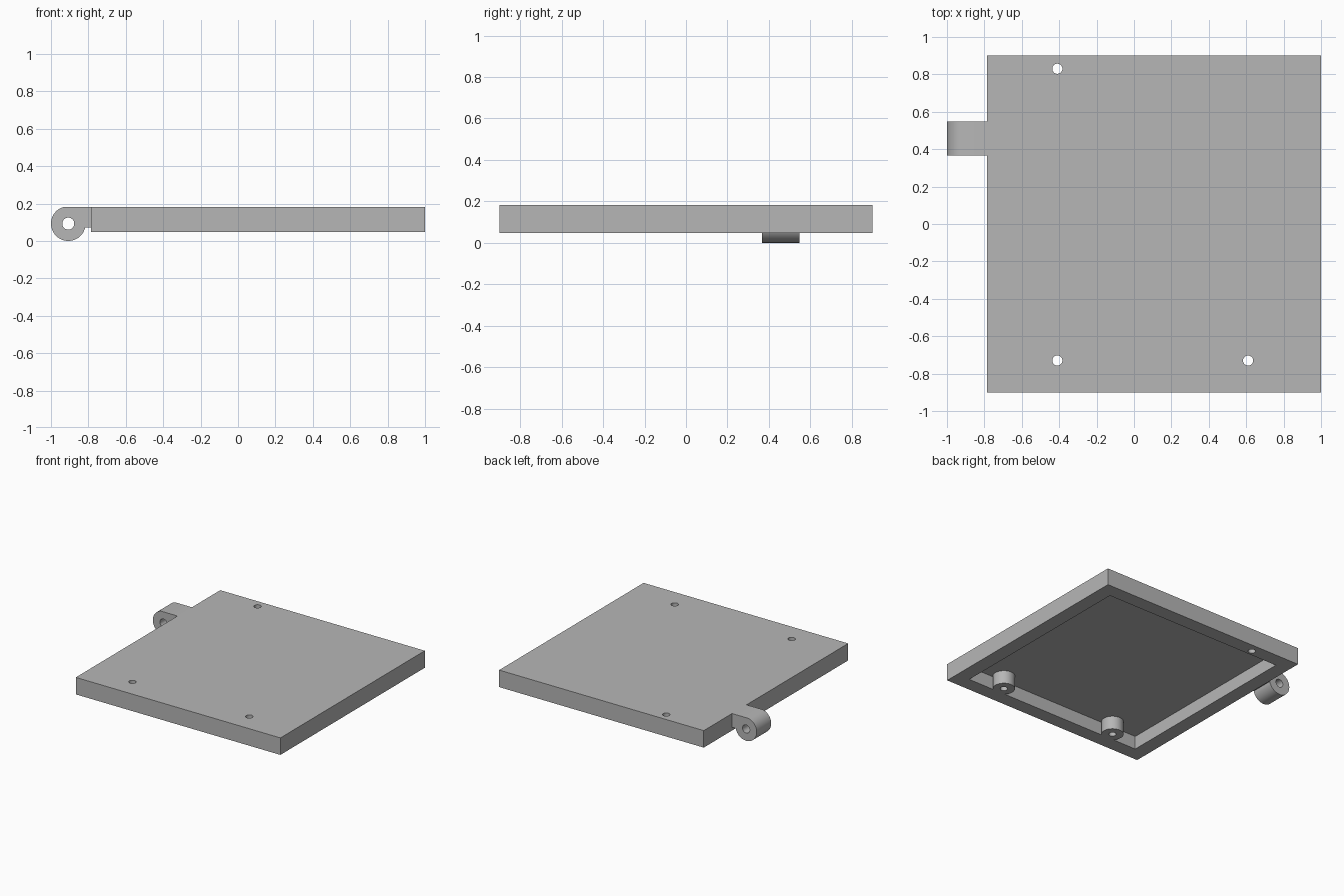
import bpy
import bmesh
from math import asin, cos, sin, pi
from mathutils import Matrix

if "Cube" in bpy.data.objects:
    bpy.data.objects.remove(bpy.data.objects["Cube"], do_unlink=True)

grey = bpy.data.materials.new("mid grey")
grey.use_nodes = True
grey.diffuse_color = (0.47, 0.47, 0.47, 1)
grey.node_tree.nodes["Principled BSDF"].inputs["Base Color"].default_value = grey.diffuse_color


def finish(bm, name):
    bmesh.ops.recalc_face_normals(bm, faces=bm.faces)
    mesh = bpy.data.meshes.new(name)
    bm.to_mesh(mesh)
    bm.free()
    mesh.materials.append(grey)
    obj = bpy.data.objects.new(name, mesh)
    bpy.context.collection.objects.link(obj)
    return obj


def box(name, low, high):
    bm = bmesh.new()
    size = [b - a for a, b in zip(low, high)]
    mid = [(a + b) / 2 for a, b in zip(low, high)]
    bmesh.ops.create_cube(bm, size=1, matrix=Matrix.Translation(mid) @ Matrix.Diagonal((*size, 1)))
    return finish(bm, name)


def cylinder(name, centre, radius, depth, axis="Z"):
    bm = bmesh.new()
    turn = Matrix.Rotation(pi / 2, 4, "X") if axis == "Y" else Matrix()
    bmesh.ops.create_cone(bm, cap_ends=True, segments=48, radius1=radius, radius2=radius,
                          depth=depth, matrix=Matrix.Translation(centre) @ turn)
    return finish(bm, name)


def combine(obj, tool, operation):
    """Apply a boolean and remove its tool object."""
    tool.hide_render = True
    mod = obj.modifiers.new("boolean", "BOOLEAN")
    mod.operation, mod.object, mod.solver = operation, tool, "EXACT"
    graph = bpy.context.evaluated_depsgraph_get()
    graph.update()
    mesh = bpy.data.meshes.new_from_object(obj.evaluated_get(graph))
    obj.modifiers.clear()
    obj.data = mesh
    bpy.data.objects.remove(tool, do_unlink=True)


# Panel: shallow tray, open underneath
left, right, half = -0.785, 1.0, 0.9
bottom, top, ceiling, rim = 0.048, 0.182, 0.152, 0.113
panel = box("panel", (left, -half, bottom), (right, half, top))
combine(panel, box("pocket", (left + rim, -half + rim, bottom - 0.1),
                   (right - rim, half - rim, ceiling)), "DIFFERENCE")

# Screw bosses at the front, and screw holes through bosses and back rim
bosses = [(-0.41, -0.73), (0.61, -0.73)]
boss_top = ceiling + 0.01
for x, y in bosses:
    combine(panel, cylinder("boss", (x, y, (bottom + boss_top) / 2), 0.08, boss_top - bottom), "UNION")
for x, y in bosses + [(-0.41, 0.83)]:
    combine(panel, cylinder("screw_hole", (x, y, 0.1), 0.027, 0.5), "DIFFERENCE")

# Hinge lug: round barrel blending into a flat-topped arm
r, y0, y1, arm_bottom = 0.0925, 0.367, 0.547, 0.073
cx = r - 1
start = pi - asin((top - r) / r)
end = 2 * pi + asin((arm_bottom - r) / r)
steps = 40
profile = [(left, arm_bottom), (left, top)]
for i in range(steps + 1):
    a = start + (end - start) * i / steps
    profile.append((cx + r * cos(a), r + r * sin(a)))
bm = bmesh.new()
face = bm.faces.new([bm.verts.new((x, y0, z)) for x, z in profile])
out = bmesh.ops.extrude_face_region(bm, geom=[face])
bmesh.ops.translate(bm, vec=(0, y1 - y0, 0),
                    verts=[v for v in out["geom"] if isinstance(v, bmesh.types.BMVert)])
hinge = finish(bm, "hinge_lug")
combine(hinge, cylinder("pin_hole", (cx, (y0 + y1) / 2, r), 0.032, 0.5, "Y"), "DIFFERENCE")

# Smooth round walls, sharp corners
bpy.ops.object.select_all(action="DESELECT")
for obj in (panel, hinge):
    obj.select_set(True)
bpy.context.view_layer.objects.active = panel
bpy.ops.object.shade_smooth_by_angle(angle=pi / 9)
